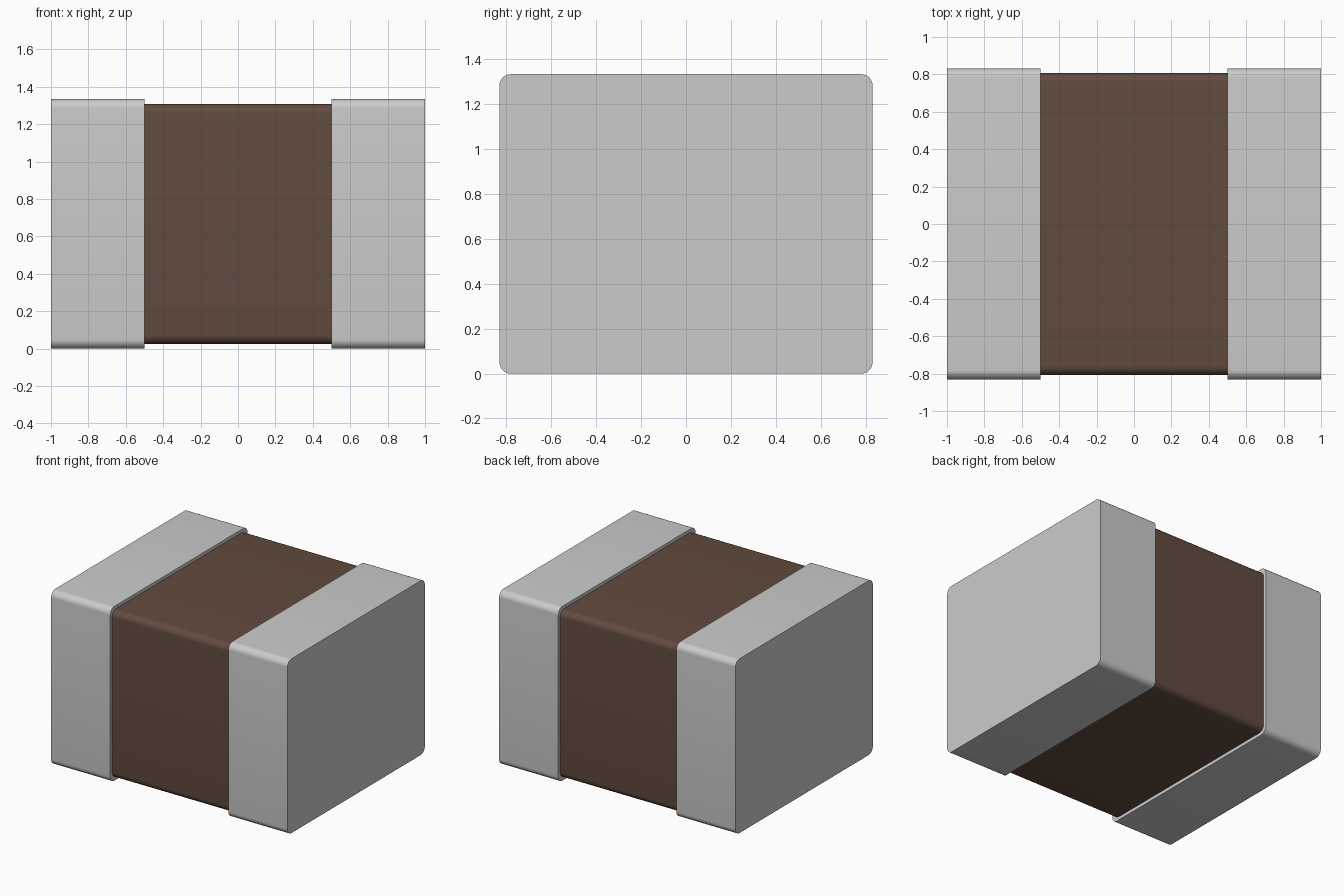
import bpy
import math

default = bpy.data.objects.get("Cube")
if default:
    bpy.data.objects.remove(default, do_unlink=True)


def make_material(name, rgb):
    mat = bpy.data.materials.new(name)
    mat.use_nodes = True
    mat.diffuse_color = (*rgb, 1)
    mat.node_tree.nodes["Principled BSDF"].inputs["Base Color"].default_value = (*rgb, 1)
    return mat


def rounded_section(half_width, half_height, radius, steps=8):
    """Rounded rectangle, counter-clockwise in the y-z plane."""
    points = []
    for corner, (sy, sz) in enumerate([(1, 1), (-1, 1), (-1, -1), (1, -1)]):
        for i in range(steps + 1):
            a = (corner + i / steps) * math.pi / 2
            points.append((sy * (half_width - radius) + radius * math.cos(a),
                           sz * (half_height - radius) + radius * math.sin(a)))
    return points


def block(name, x0, x1, half_width, half_height, radius, mat):
    """Solid bar along x with rounded long edges and flat ends."""
    section = rounded_section(half_width, half_height, radius)
    n = len(section)
    verts = [(x, y, z + MID_Z) for x in (x0, x1) for y, z in section]
    faces = [(i, (i + 1) % n, n + (i + 1) % n, n + i) for i in range(n)]
    faces = [tuple(reversed(f)) for f in faces]
    faces += [tuple(reversed(range(n))), tuple(range(n, 2 * n))]
    faces[:n] = [tuple(reversed(f)) for f in faces[:n]]
    mesh = bpy.data.meshes.new(name)
    mesh.from_pydata(verts, [], faces)
    mesh.materials.append(mat)
    obj = bpy.data.objects.new(name, mesh)
    bpy.context.collection.objects.link(obj)
    bpy.ops.object.select_all(action="DESELECT")
    obj.select_set(True)
    bpy.context.view_layer.objects.active = obj
    bpy.ops.object.mode_set(mode="EDIT")
    bpy.ops.mesh.select_all(action="SELECT")
    bpy.ops.mesh.normals_make_consistent(inside=False)
    bpy.ops.object.mode_set(mode="OBJECT")
    bpy.ops.object.shade_smooth_by_angle(angle=math.radians(30))
    return obj


MID_Z = 0.667
metal = make_material("terminal grey", (0.6, 0.6, 0.6))
ceramic = make_material("ceramic brown", (0.122, 0.07, 0.048))

# Ceramic body, tucked slightly into both terminals
block("ceramic_body", -0.52, 0.52, 0.808, 0.642, 0.05, ceramic)

# Metal end terminals
block("right_terminal", -1.0, -0.5, 0.831, 0.667, 0.05, metal)
block("left_terminal", 0.5, 1.0, 0.831, 0.667, 0.05, metal)
